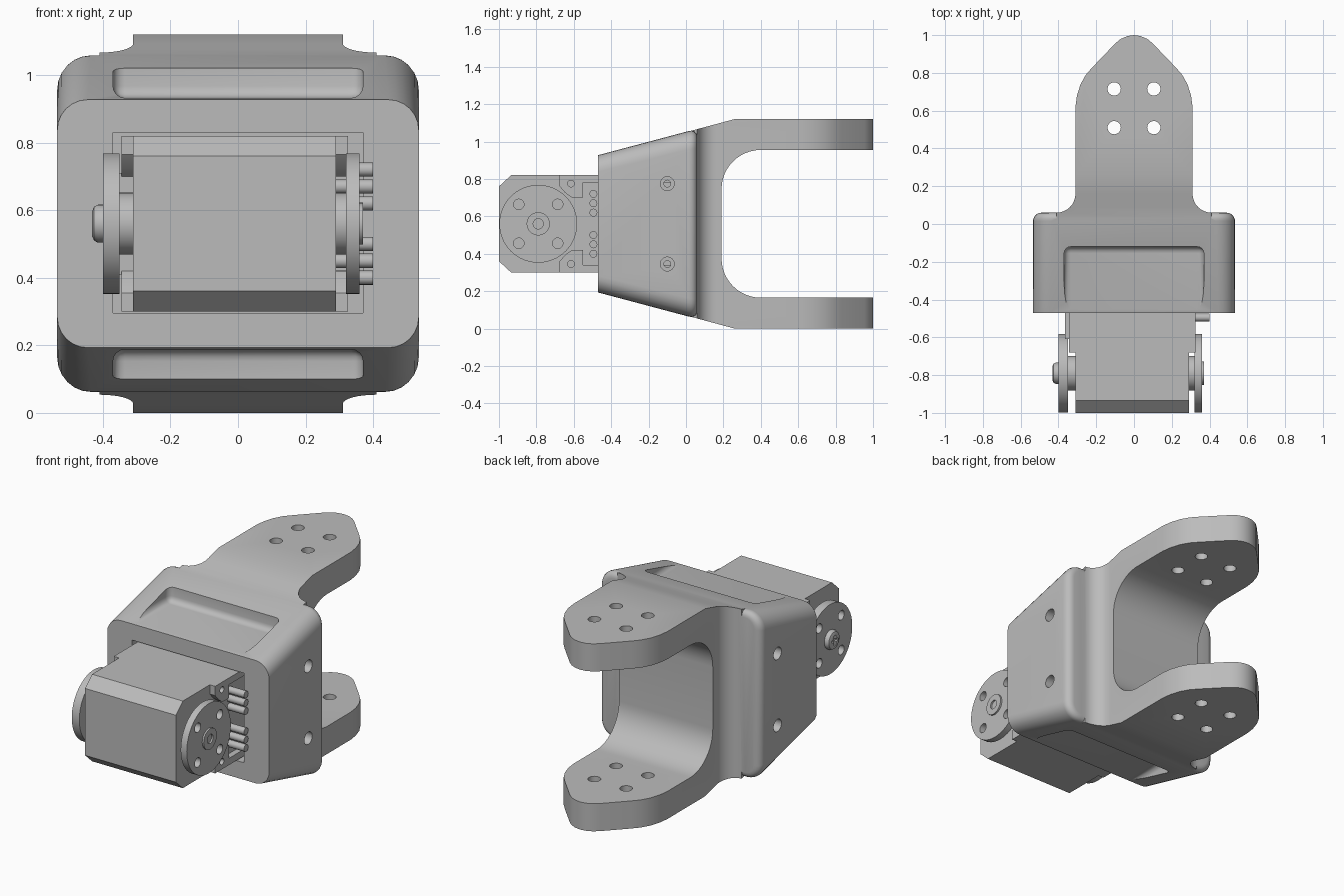
import bpy
import bmesh
from math import cos, sin, pi, radians
from mathutils import Vector

MID = 0.56      # height of the symmetry plane
AXLE = -0.79    # depth of the horn axle

if "Cube" in bpy.data.objects:
    bpy.data.objects.remove(bpy.data.objects["Cube"])

grey = bpy.data.materials.new("grey")
grey.use_nodes = True
grey.diffuse_color = (0.5, 0.5, 0.5, 1)
grey.node_tree.nodes["Principled BSDF"].inputs["Base Color"].default_value = (0.5, 0.5, 0.5, 1)


def finish(bm, name):
    bmesh.ops.recalc_face_normals(bm, faces=bm.faces)
    mesh = bpy.data.meshes.new(name)
    bm.to_mesh(mesh)
    bm.free()
    obj = bpy.data.objects.new(name, mesh)
    bpy.context.collection.objects.link(obj)
    mesh.materials.append(grey)
    return obj


def place(p, axis, t):
    a, b = p
    return {"X": (t, a, b), "Y": (a, t, b), "Z": (a, b, t)}[axis]


def loft(name, rings, axis, bevel_last=0):
    """Skin a list of (outline, position) sections along an axis."""
    bm = bmesh.new()
    loops = [[bm.verts.new(place(p, axis, t)) for p in pts] for pts, t in rings]
    n = len(loops[0])
    for lo, hi in zip(loops, loops[1:]):
        for i in range(n):
            bm.faces.new((lo[i], lo[(i + 1) % n], hi[(i + 1) % n], hi[i]))
    bm.faces.new(loops[0])
    cap = bm.faces.new(loops[-1])
    if bevel_last:
        bmesh.ops.recalc_face_normals(bm, faces=bm.faces)
        bmesh.ops.bevel(bm, geom=list(cap.edges), offset=bevel_last, segments=5,
                        profile=0.5, affect="EDGES")
    return finish(bm, name)


def prism(name, pts, axis, lo, hi):
    return loft(name, [(pts, lo), (pts, hi)], axis)


def box(name, lo, hi, bevel=0):
    bm = bmesh.new()
    bmesh.ops.create_cube(bm, size=1)
    for v in bm.verts:
        v.co = Vector([(a + b) / 2 + c * (b - a) for a, b, c in zip(lo, hi, v.co)])
    if bevel:
        bmesh.ops.bevel(bm, geom=bm.edges[:], offset=bevel, segments=4, profile=0.5, affect="EDGES")
    return finish(bm, name)


def arc(cx, cy, r, start, end, n=8):
    return [(cx + r * cos(radians(start + (end - start) * i / n)),
             cy + r * sin(radians(start + (end - start) * i / n))) for i in range(n + 1)]


def rod(name, p, r, axis, lo, hi, n=32):
    return prism(name, arc(p[0], p[1], r, 0, 360 - 360 / n, n - 1), axis, lo, hi)


def combine(obj, others, op="DIFFERENCE"):
    for other in others:
        mod = obj.modifiers.new("bool", "BOOLEAN")
        mod.operation, mod.solver, mod.object = op, "EXACT", other
        bpy.context.view_layer.objects.active = obj
        bpy.ops.object.modifier_apply(modifier=mod.name)
        bpy.data.objects.remove(other)
    return obj


def mirror_z(pts):
    return pts + [(a, 2 * MID - b) for a, b in reversed(pts)]


def rounded(w, h, r):
    pts = []
    for k, (sx, sz) in enumerate(((1, 1), (-1, 1), (-1, -1), (1, -1))):
        pts += arc(sx * (w - r), MID + sz * (h - r), r, 90 * k, 90 * k + 90, 6)
    return pts


# Fork: side profile trimmed by the outline seen from above
profile = mirror_z([(0, 1.05), (0.26, 1.12), (1.02, 1.12), (1.02, 0.955)]
                   + arc(0.4, 0.745, 0.21, 90, 180, 12))
half = [(0.41, 0.0)] + arc(0.41, 0.16, 0.1, 270, 180) + [
    (0.31, 0.62), (0.302, 0.68), (0.283, 0.74), (0.255, 0.79), (0.22, 0.83),
    (0.1, 0.955), (0.07, 0.98), (0.035, 0.995), (0, 1)]
outline = half + [(-x, y) for x, y in reversed(half[:-1])]
bracket = prism("bracket", profile, "X", -0.7, 0.7)
combine(bracket, [prism("outline", outline, "Z", -0.1, 1.3)], "INTERSECT")

# Housing block, flaring towards the fork
block = loft("block", [(rounded(0.535, 0.367, 0.09), -0.47),
                       (rounded(0.535, 0.508, 0.1), 0.06)], "Y", 0.045)
combine(bracket, [block], "UNION")

# Servo cavity, pockets and screw holes
cuts = [box("cavity", (-0.37, -0.6, 0.295), (0.37, 0.03, 0.83)),
        box("pocket_top", (-0.37, -0.7, 0.932), (0.37, -0.12, 1.3), 0.035),
        box("pocket_bottom", (-0.37, -0.7, -0.18), (0.37, -0.12, 0.188), 0.035)]
for z in (0.345, 0.775):
    for s in (-1, 1):
        for r, depth in ((0.037, 0.45), (0.018, 0.35)):
            cuts.append(rod("screw_hole", (-0.1, z), r, "X", *sorted((s * depth, s * 0.6))))
for x in (-0.105, 0.105):
    for y in (0.51, 0.715):
        cuts.append(rod("fork_hole", (x, y), 0.035, "Z", -0.1, 1.3))
combine(bracket, cuts)

# Servo case with chamfered nose
prism("servo_case", mirror_z([(-1, 0.76), (-0.935, 0.82), (0, 0.82)]), "X", -0.31, 0.29)

# Corner lugs on both sides of the case
lug = [(-0.68, 0.82), (-0.68, 0.765), (-0.645, 0.725), (-0.61, 0.70), (-0.55, 0.70),
       (-0.55, 0.78), (0, 0.78), (0, 0.82)]
for side, lo, hi in (("left", 0.28, 0.325), ("right", -0.345, -0.3)):
    for level, pts in (("upper", lug), ("lower", [(y, 2 * MID - z) for y, z in lug])):
        z = 0.775 if level == "upper" else 0.345
        part = prism(f"{level}_{side}_lug", pts, "X", lo, hi)
        combine(part, [rod("lug_hole", (-0.615, z), 0.018, "X", lo - 0.1, hi + 0.1, 16)])

# Connector cover and pins
box("connector_cover", (-0.365, -0.61, 0.41), (-0.305, -0.1, 0.71))
for i in range(3):
    for z in (0.62 + 0.05 * i, 0.40 + 0.05 * i):
        rod("pin", (-0.495, z), 0.021, "X", 0.28, 0.40, 16)


def horn(name, inner, outer, hub_start):
    disc = rod(name, (AXLE, MID), 0.208, "X", min(inner, outer), max(inner, outer), 64)
    combine(disc, [rod("horn_hole", (AXLE + a, MID + b), 0.028, "X", -0.6, 0.6, 24)
                   for a in (-0.104, 0.104) for b in (-0.104, 0.104)])
    rod(name + "_hub", (AXLE, MID), 0.092, "X", min(inner, hub_start), max(inner, hub_start))


# Output horn with hollow boss
horn("left_horn", 0.32, 0.36, 0.28)
boss = rod("left_boss", (AXLE, MID), 0.062, "X", 0.35, 0.37)
combine(boss, [rod("boss_hole", (AXLE, MID), 0.027, "X", 0.355, 0.5)])

# Idler horn with domed cross-slot screw
horn("right_horn", -0.35, -0.40, -0.30)
screw = loft("right_screw", [(arc(AXLE, MID, r, 0, 348.75, 31), x) for r, x in
                             ((0.056, -0.39), (0.056, -0.415), (0.05, -0.426), (0.036, -0.432))], "X")
combine(screw, [box("slot", (-0.5, AXLE - a, MID - b), (-0.418, AXLE + a, MID + b))
                for a, b in ((0.03, 0.008), (0.008, 0.03))])

# Smooth the rounds, keep the hard edges
for obj in bpy.context.scene.objects:
    obj.select_set(obj.type == "MESH")
bpy.context.view_layer.objects.active = bracket
bpy.ops.object.shade_smooth_by_angle(angle=radians(30))
